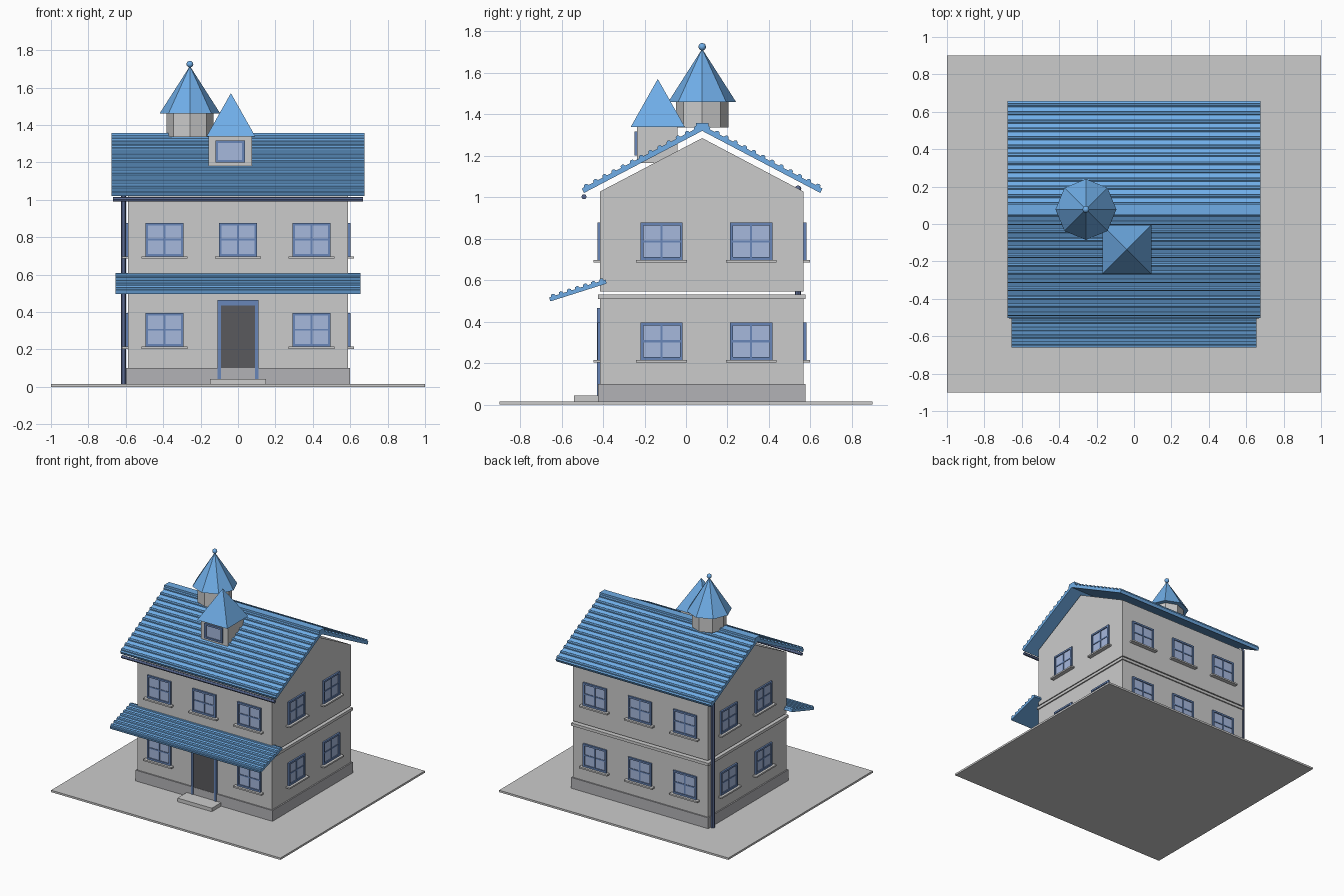
import bpy, bmesh, math
from mathutils import Matrix, Vector

if "Cube" in bpy.data.objects:
    bpy.data.objects.remove(bpy.data.objects["Cube"])


def material(name, rgb):
    m = bpy.data.materials.new(name)
    m.diffuse_color = (*rgb, 1)
    m.use_nodes = True
    m.node_tree.nodes["Principled BSDF"].inputs["Base Color"].default_value = m.diffuse_color
    return m


ROOF = material("roof_blue", (0.16, 0.42, 0.80))
FRAME = material("frame_blue", (0.14, 0.24, 0.48))
GLASS = material("glass", (0.38, 0.48, 0.72))
PIPE = material("pipe_navy", (0.10, 0.14, 0.28))
DOOR = material("door_dark", (0.10, 0.10, 0.11))
STONE = material("plinth_grey", (0.45, 0.45, 0.47))


def finish(name, bm, mat=None):
    bmesh.ops.recalc_face_normals(bm, faces=bm.faces)
    me = bpy.data.meshes.new(name)
    bm.to_mesh(me)
    bm.free()
    ob = bpy.data.objects.new(name, me)
    bpy.context.collection.objects.link(ob)
    if mat:
        me.materials.append(mat)
    return ob


def add_box(bm, lo, hi, mtx=Matrix()):
    lo, hi = Vector(lo), Vector(hi)
    size = hi - lo
    m = mtx @ Matrix.Translation((lo + hi) / 2) @ Matrix.Diagonal((*size, 1))
    bmesh.ops.create_cube(bm, size=1, matrix=m)


def box(name, lo, hi, mat=None, mtx=Matrix()):
    bm = bmesh.new()
    add_box(bm, lo, hi, mtx)
    return finish(name, bm, mat)


def add_cone(bm, r1, r2, h, sides, mtx):
    bmesh.ops.create_cone(bm, cap_ends=True, segments=sides, radius1=r1,
                          radius2=r2, depth=h, matrix=mtx)


def upright(name, x, y, z0, z1, r1, r2, sides, mat=None, turn=0):
    bm = bmesh.new()
    m = Matrix.Translation((x, y, (z0 + z1) / 2)) @ Matrix.Rotation(turn, 4, 'Z')
    add_cone(bm, r1, r2, z1 - z0, sides, m)
    return finish(name, bm, mat)


def smooth(ob):
    bpy.ops.object.select_all(action='DESELECT')
    ob.select_set(True)
    bpy.context.view_layer.objects.active = ob
    bpy.ops.object.shade_smooth_by_angle()


def ball(name, loc, r, mat):
    bm = bmesh.new()
    bmesh.ops.create_uvsphere(bm, u_segments=16, v_segments=10, radius=r,
                              matrix=Matrix.Translation(loc))
    smooth(finish(name, bm, mat))


def tiled_panel(name, top, eave, half, thick, rows):
    """Sloping slab between two (y, z) points with tile rolls along x."""
    d = Vector((0, eave[0] - top[0], eave[1] - top[1]))
    length = d.length
    d.normalize()
    n = Vector((0, -d.z, d.y))
    if n.z < 0:
        n = -n
    side = d.cross(n)
    m = Matrix((side, d, n)).transposed().to_4x4()
    m.translation = (0, *top)
    box(name, (-half, 0, -thick / 2), (half, length, thick / 2), ROOF, m)
    bm = bmesh.new()
    step = length / rows
    for i in range(rows):
        roll = (m @ Matrix.Translation((0, (i + 0.5) * step, thick / 2))
                @ Matrix.Rotation(math.pi / 2, 4, 'Y'))
        add_cone(bm, 0.012, 0.012, 2 * half, 8, roll)
    finish(name + "_rolls", bm, ROOF)


def window(name, pos, turn, w=0.204, h=0.18, cross=True):
    """Window on a wall; local -y points outwards, pos is bottom centre."""
    m = Matrix.Translation(pos) @ Matrix.Rotation(turn, 4, 'Z')
    t, out = 0.014, -0.013
    bm = bmesh.new()
    for s in (-1, 1):
        a, b = sorted((s * w / 2, s * (w / 2 - t)))
        add_box(bm, (a, out, 0), (b, 0.01, h), m)
    add_box(bm, (-w / 2 + t, out, 0), (w / 2 - t, 0.01, t), m)
    add_box(bm, (-w / 2 + t, out, h - t), (w / 2 - t, 0.01, h), m)
    if cross:
        add_box(bm, (-0.005, -0.010, t), (0.005, 0.01, h - t), m)
        add_box(bm, (-w / 2 + t, -0.009, h / 2 - 0.005), (w / 2 - t, 0.01, h / 2 + 0.005), m)
    finish(name + "_frame", bm, FRAME)
    box(name + "_glass", (-w / 2 + t, -0.005, t), (w / 2 - t, 0.01, h - t), GLASS, m)
    if cross:
        box(name + "_sill", (-0.122, -0.032, -0.012), (0.122, 0.01, 0), None, m)


WX, Y0, Y1 = 0.588, -0.415, 0.567      # wall extents
CY = (Y0 + Y1) / 2 + 0.002             # ridge line

# Base, walls, floor band
box("ground_slab", (-1, -0.9, 0), (1, 0.9, 0.015))
box("plinth", (-0.598, -0.425, 0.015), (0.598, 0.577, 0.10), STONE)
box("lower_walls", (-WX, Y0, 0.10), (WX, Y1, 0.51))
box("floor_band", (-0.598, -0.425, 0.508), (0.598, 0.577, 0.53))
box("upper_walls", (-WX, Y0, 0.545), (WX, Y1, 1.027))

# Gable prism
bm = bmesh.new()
tri = [bm.verts.new((-WX, y, z)) for y, z in ((Y0, 1.027), (Y1, 1.027), (CY, 1.285))]
face = bm.faces.new(tri)
ext = bmesh.ops.extrude_face_region(bm, geom=[face])
bmesh.ops.translate(bm, vec=(2 * WX, 0, 0),
                    verts=[v for v in ext["geom"] if isinstance(v, bmesh.types.BMVert)])
finish("gable", bm)

# Main roof, ridge cap and awning
for s, label in ((-1, "front"), (1, "back")):
    tiled_panel(label + "_roof", (CY, 1.333), (CY + s * 0.575, 1.031), 0.677, 0.024, 13)
box("ridge_cap", (-0.677, CY - 0.03, 1.33), (0.677, CY + 0.03, 1.358), ROOF)
tiled_panel("awning", (-0.385, 0.593), (-0.657, 0.507), 0.656, 0.02, 7)

# Windows: front, back and both sides
for z, label in ((0.215, "lower"), (0.697, "upper")):
    for i, x in enumerate((-0.393, 0, 0.393)):
        if label == "upper" or x:
            window(f"front_{label}_window_{i}", (x, Y0, z), 0)
        window(f"back_{label}_window_{i}", (x, Y1, z), math.pi)
    for i, y in enumerate((-0.118, 0.314)):
        window(f"right_{label}_window_{i}", (WX, y, z), math.pi / 2)
        window(f"left_{label}_window_{i}", (-WX, y, z), -math.pi / 2)

# Door and step
for s, label in ((-1, "left"), (1, "right")):
    a, b = sorted((s * 0.11, s * 0.092))
    box(label + "_door_jamb", (a, -0.43, 0.04), (b, Y0 + 0.01, 0.465), FRAME)
box("door_lintel", (-0.092, -0.43, 0.436), (0.092, Y0 + 0.01, 0.465), FRAME)
box("door", (-0.092, -0.423, 0.04), (0.092, Y0 + 0.01, 0.436), DOOR)
box("door_step", (-0.15, -0.54, 0.015), (0.15, Y0, 0.043))

# Gutter and downpipe
bm = bmesh.new()
add_cone(bm, 0.012, 0.012, 1.334, 12,
         Matrix.Translation((0, -0.492, 1.002)) @ Matrix.Rotation(math.pi / 2, 4, 'Y'))
smooth(finish("gutter", bm, PIPE))
smooth(upright("downpipe", -0.612, 0.54, 0.015, 1.042, 0.014, 0.014, 12, PIPE))
ball("downpipe_top", (-0.612, 0.54, 1.04), 0.016, PIPE)

# Dormer
box("dormer_body", (-0.159, -0.236, 1.165), (0.076, -0.04, 1.34))
upright("dormer_roof", -0.038, -0.136, 1.338, 1.57, 0.131 * math.sqrt(2), 0, 4, ROOF, math.pi / 4)
window("dormer_window", (-0.042, -0.236, 1.20), 0, 0.157, 0.117, cross=False)

# Turret
upright("turret_body", -0.257, CY, 1.335, 1.462, 0.126, 0.126, 8)
upright("turret_roof", -0.257, CY, 1.46, 1.715, 0.163, 0, 8, ROOF)
ball("turret_finial", (-0.257, CY, 1.725), 0.018, ROOF)
